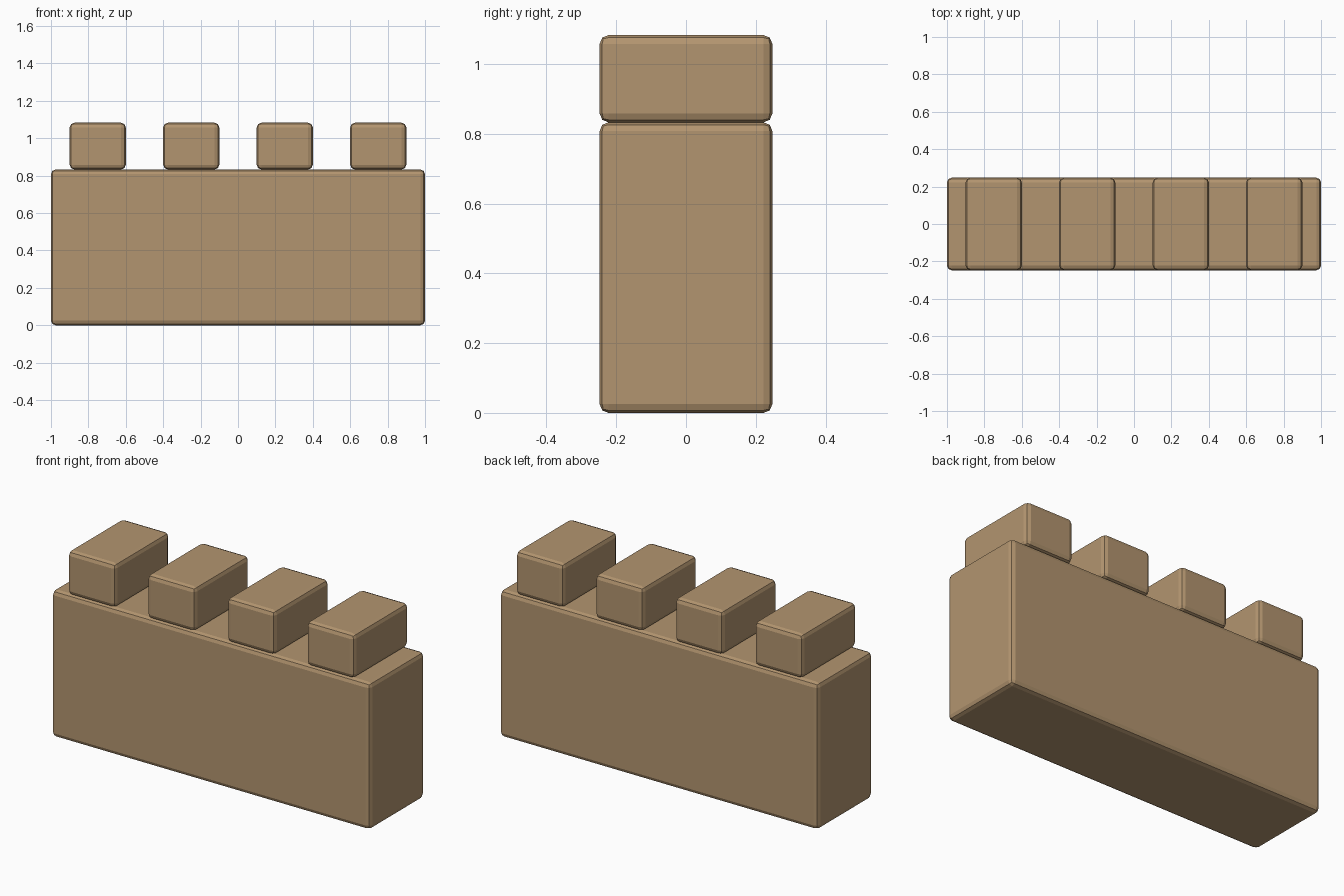
import bpy

if "Cube" in bpy.data.objects:
    bpy.data.objects.remove(bpy.data.objects["Cube"])

stone = bpy.data.materials.new("sandstone")
stone.diffuse_color = (0.45, 0.30, 0.16, 1)
stone.use_nodes = True
stone.node_tree.nodes["Principled BSDF"].inputs["Base Color"].default_value = stone.diffuse_color


def block(name, x, z_bottom, width, depth, height):
    """Stone block with softly bevelled edges, centred on y = 0."""
    bpy.ops.mesh.primitive_cube_add(size=1, location=(x, 0, z_bottom + height / 2))
    ob = bpy.context.object
    ob.name = name
    ob.scale = (width, depth, height)
    bpy.ops.object.transform_apply(location=False, rotation=False, scale=True)
    bevel = ob.modifiers.new("edge_bevel", 'BEVEL')
    bevel.width = 0.025
    bevel.segments = 2
    ob.data.materials.append(stone)
    return ob


WALL_HEIGHT = 0.833
DEPTH = 0.495

# Main wall
block("wall", 0, 0, 2.0, DEPTH, WALL_HEIGHT)

# Row of battlements along the top
for i in range(4):
    block(f"battlement_{i + 1}", -0.75 + 0.5 * i, WALL_HEIGHT, 0.3, DEPTH, 0.25)
